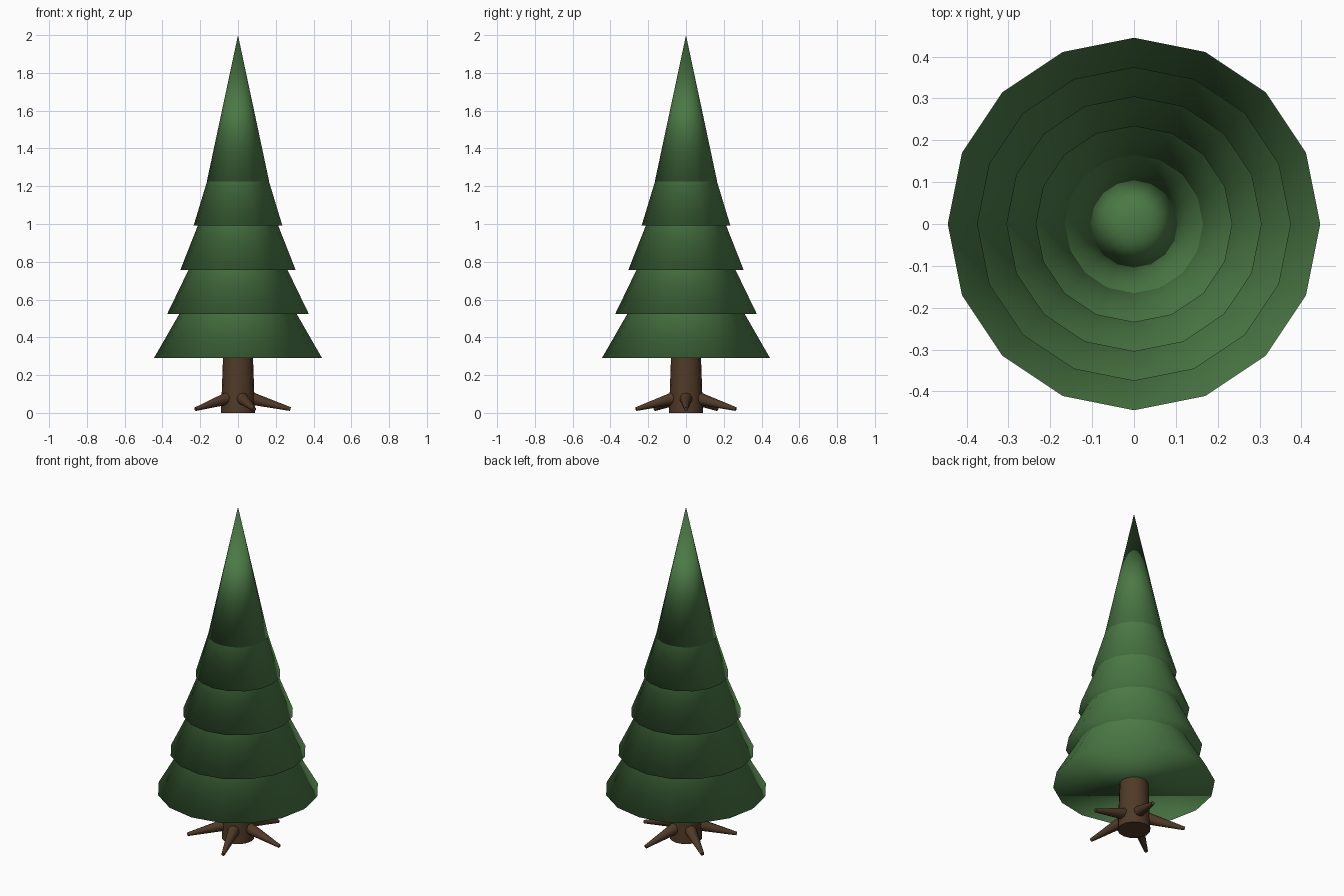
import bpy
import math
from mathutils import Vector

if "Cube" in bpy.data.objects:
    bpy.data.objects.remove(bpy.data.objects["Cube"])


def make_material(name, color):
    mat = bpy.data.materials.new(name)
    mat.diffuse_color = (*color, 1.0)
    mat.use_nodes = True
    mat.node_tree.nodes["Principled BSDF"].inputs["Base Color"].default_value = mat.diffuse_color
    return mat


GREEN = make_material("needle green", (0.07, 0.19, 0.06))
BROWN = make_material("bark brown", (0.08, 0.042, 0.02))


def tapered(name, start, end, r1, r2, sides, mat):
    """Closed cone or frustum running from start to end."""
    start, end = Vector(start), Vector(end)
    axis = end - start
    bpy.ops.mesh.primitive_cone_add(
        vertices=sides, radius1=r1, radius2=r2, depth=axis.length,
        location=(start + end) / 2,
        rotation=axis.to_track_quat('Z', 'Y').to_euler())
    obj = bpy.context.object
    obj.name = name
    obj.data.materials.append(mat)
    return obj


# Trunk, ending just inside the lowest foliage tier
trunk = tapered("trunk", (0, 0, 0), (0, 0, 0.36), 0.09, 0.077, 16, BROWN)
bpy.ops.object.shade_smooth_by_angle(angle=math.radians(40))

# Five sloping roots spread evenly around the trunk
for i in range(5):
    a = math.tau * i / 5
    c, s = math.cos(a), math.sin(a)
    tapered(f"root_{i + 1}", (0.04 * c, 0.04 * s, 0.085),
            (0.278 * c, 0.278 * s, 0.02), 0.037, 0.01, 10, BROWN)
    bpy.ops.object.shade_smooth_by_angle(angle=math.radians(40))

# Five stacked foliage cones of equal height, narrowing upward
TIER_HEIGHT = 0.775
for i in range(5):
    z = 0.29 + 0.23375 * i
    tapered(f"foliage_tier_{i + 1}", (0, 0, z), (0, 0, z + TIER_HEIGHT),
            0.445 - 0.07 * i, 0, 16, GREEN)
    bpy.ops.object.shade_smooth()
